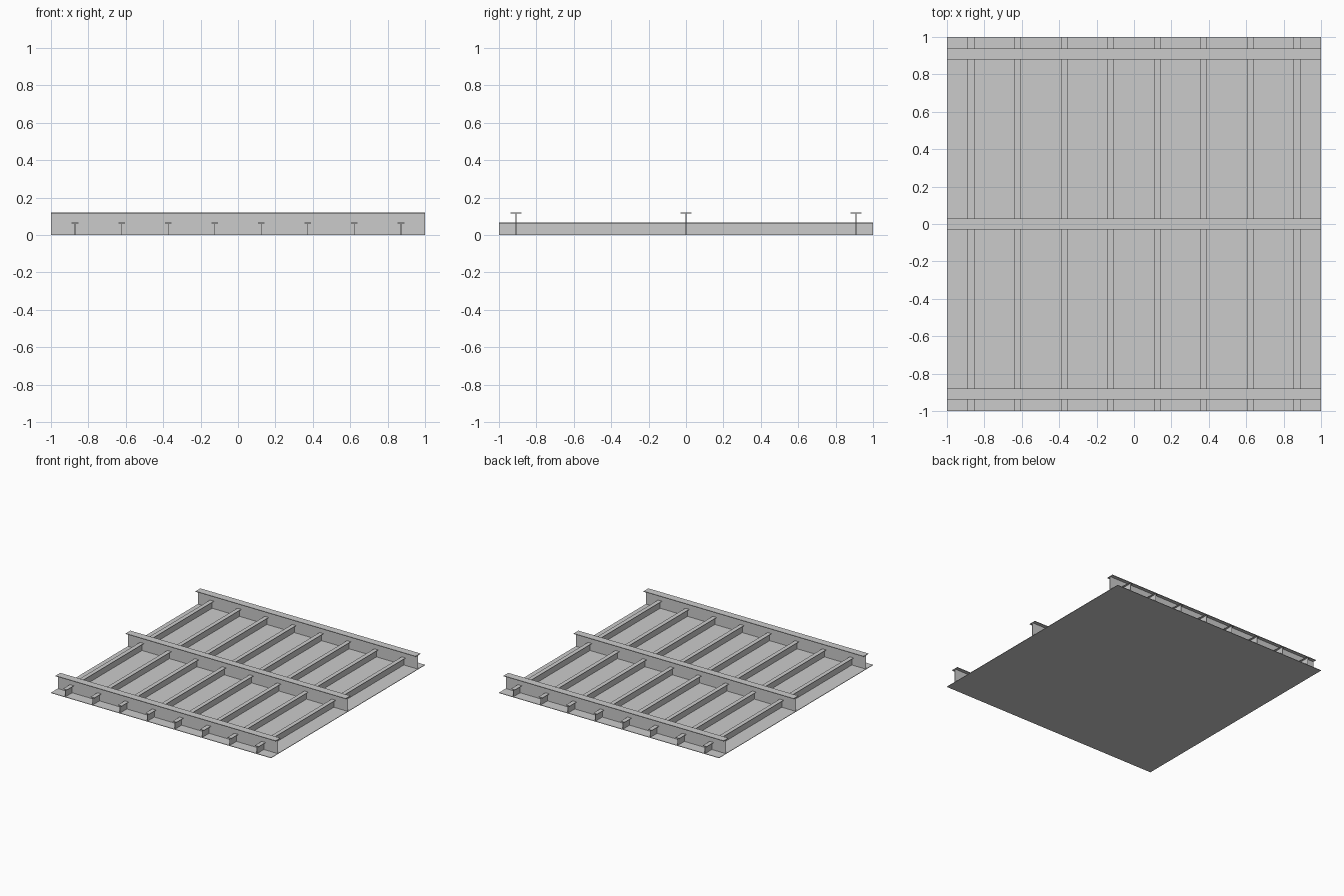
import bpy

if "Cube" in bpy.data.objects:
    bpy.data.objects.remove(bpy.data.objects["Cube"])


def box(name, x, y, z):
    """Box from (min, max) ranges on each axis."""
    verts = [(a, b, c) for a in x for b in y for c in z]
    faces = [(0, 1, 3, 2), (4, 6, 7, 5), (0, 4, 5, 1),
             (2, 3, 7, 6), (0, 2, 6, 4), (1, 5, 7, 3)]
    mesh = bpy.data.meshes.new(name)
    mesh.from_pydata(verts, [], faces)
    obj = bpy.data.objects.new(name, mesh)
    bpy.context.collection.objects.link(obj)
    return obj


def tee(name, along_x, pos, height, width, t):
    """Full-length T bar standing on the plate: web plus top flange."""
    for part, half, z in (("web", t / 2, (PLATE, height - t)),
                          ("flange", width / 2, (height - t, height))):
        across, length = (pos - half, pos + half), (-1, 1)
        x, y = (length, across) if along_x else (across, length)
        box(f"{name}_{part}", x, y, z)


PLATE = 0.004

# Deck plate
box("plate", (-1, 1), (-1, 1), (0, PLATE))

# Small stiffeners running front to back
for i in range(8):
    tee(f"stiffener_{i + 1}", False, (i - 3.5) * 0.249, 0.066, 0.035, 0.003)

# Tall girders running side to side
for i in range(3):
    tee(f"girder_{i + 1}", True, (i - 1) * 0.909, 0.12, 0.061, 0.005)
